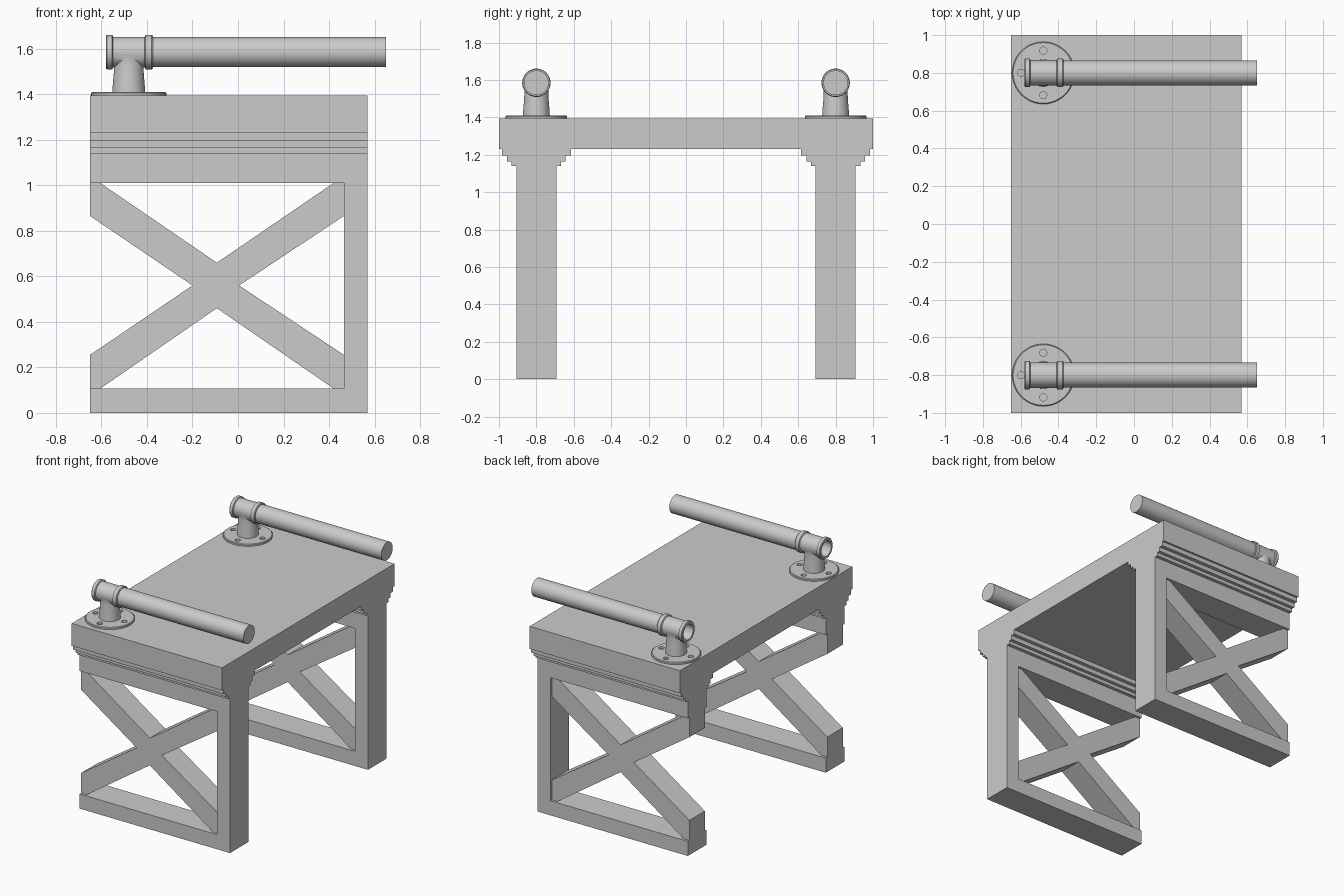
import bpy, bmesh, math
from mathutils import Vector, Matrix

if "Cube" in bpy.data.objects:
    bpy.data.objects.remove(bpy.data.objects["Cube"])

X0, X1 = -0.65, 0.57      # table extent along x
TEE_X, PIPE_Z, TOP_Z = -0.48, 1.585, 1.395


def finish(bm, name):
    bmesh.ops.remove_doubles(bm, verts=bm.verts, dist=1e-5)
    bmesh.ops.recalc_face_normals(bm, faces=bm.faces)
    me = bpy.data.meshes.new(name)
    bm.to_mesh(me)
    bm.free()
    ob = bpy.data.objects.new(name, me)
    bpy.context.collection.objects.link(ob)
    return ob


def prism(name, pts, start, vec):
    """Extrude a closed profile; start maps each 2D point to 3D."""
    bm = bmesh.new()
    f = bm.faces.new([bm.verts.new(start(a, b)) for a, b in pts])
    r = bmesh.ops.extrude_face_region(bm, geom=[f])
    moved = [v for v in r["geom"] if isinstance(v, bmesh.types.BMVert)]
    bmesh.ops.translate(bm, verts=moved, vec=vec)
    return finish(bm, name)


def lathe(name, prof, base, along_x=False, n=40):
    """Revolve (height, radius) points about z or x through base."""
    bm = bmesh.new()
    vs = [bm.verts.new((r, 0, h)) for h, r in prof]
    es = [bm.edges.new(p) for p in zip(vs, vs[1:])]
    bmesh.ops.spin(bm, geom=vs + es, cent=(0, 0, 0), axis=(0, 0, 1),
                   angle=math.tau, steps=n, use_duplicate=False)
    if along_x:
        bm.transform(Matrix.Rotation(math.pi / 2, 4, 'Y'))
    bm.transform(Matrix.Translation(base))
    return finish(bm, name)


def boolean(ob, other, op):
    bpy.context.view_layer.objects.active = ob
    m = ob.modifiers.new("cut", 'BOOLEAN')
    m.object, m.operation, m.solver = other, op, 'EXACT'
    bpy.ops.object.modifier_apply(modifier=m.name)
    bpy.data.objects.remove(other)


def smooth(ob):
    bpy.ops.object.select_all(action='DESELECT')
    ob.select_set(True)
    bpy.context.view_layer.objects.active = ob
    bpy.ops.object.shade_smooth_by_angle(angle=math.radians(35))


# Table top
prism("table_top", [(X0, -1), (X1, -1), (X1, 1), (X0, 1)],
      lambda a, b: (a, b, 1.23), (0, 0, TOP_Z - 1.23))

frame = [(X0, 0), (X1, 0), (X1, 1.14), (X0, 1.14), (X0, 1.01),
         (0.465, 1.01), (0.465, 0.107), (X0, 0.107)]
cross = [(X0, 0.255), (-0.2, 0.56), (X0, 0.865), (X0, 1.01), (-0.605, 1.01),
         (-0.093, 0.66), (0.42, 1.01), (0.465, 1.01), (0.465, 0.865),
         (0.005, 0.56), (0.465, 0.255), (0.465, 0.107), (0.42, 0.107),
         (-0.093, 0.46), (-0.605, 0.107), (X0, 0.107)]
half = [(0.132, 1.14), (0.132, 1.165), (0.157, 1.165), (0.157, 1.197),
        (0.185, 1.197), (0.185, 1.23)]
steps = half + [(-a, b) for a, b in reversed(half)]

for side, y in (("near", -0.8), ("far", 0.8)):
    # Support frame, cross brace and stepped moulding
    prism(side + "_frame", frame, lambda a, b: (a, y - 0.107, b), (0, 0.214, 0))
    prism(side + "_cross_brace", cross, lambda a, b: (a, y - 0.09, b), (0, 0.18, 0))
    prism(side + "_moulding", steps, lambda a, b: (X0, y + a, b), (X1 - X0, 0, 0))

    # Floor flange with four screw holes
    flange = lathe(side + "_flange", [(0, 0), (0, 0.165), (0.011, 0.165),
                   (0.015, 0.16), (0.015, 0)], (TEE_X, y, TOP_Z), n=48)
    for k in range(4):
        a = k * math.pi / 2
        hole = lathe("hole", [(-0.05, 0), (-0.05, 0.019), (0.05, 0.019), (0.05, 0)],
                     (TEE_X + 0.118 * math.cos(a), y + 0.118 * math.sin(a), TOP_Z), n=16)
        boolean(flange, hole, 'DIFFERENCE')
    smooth(flange)

    # Tee fitting: collared run, flared branch, open bore
    tee = lathe(side + "_tee", [(-0.58, 0), (-0.58, 0.072), (-0.575, 0.076),
                (-0.553, 0.076), (-0.549, 0.067), (-0.41, 0.067), (-0.406, 0.076),
                (-0.379, 0.076), (-0.374, 0.072), (-0.374, 0)], (0, y, PIPE_Z), True)
    branch = lathe("branch", [(1.405, 0), (1.405, 0.072), (1.43, 0.071),
                   (1.49, 0.066), (1.53, 0.064), (1.58, 0.064), (1.58, 0)],
                   (TEE_X, y, 0))
    boolean(tee, branch, 'UNION')
    bore = lathe("bore", [(-0.7, 0), (-0.7, 0.056), (-0.405, 0.056), (-0.405, 0)],
                 (0, y, PIPE_Z), True)
    boolean(tee, bore, 'DIFFERENCE')
    smooth(tee)

    # Long pipe
    smooth(lathe(side + "_pipe", [(-0.39, 0), (-0.39, 0.066), (0.65, 0.066),
                 (0.65, 0)], (0, y, PIPE_Z), True))
